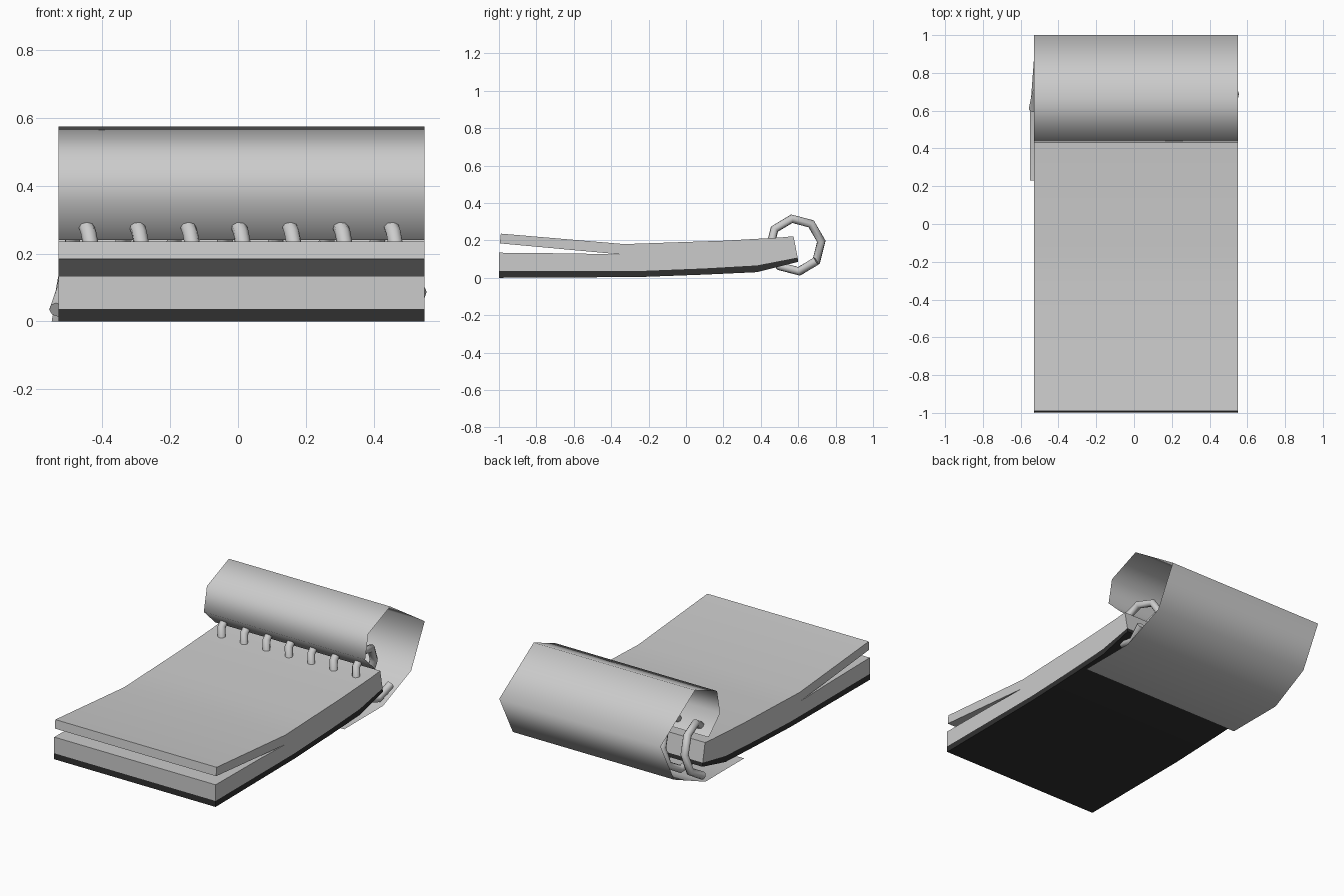
import bpy, bmesh, math

if "Cube" in bpy.data.objects:
    bpy.data.objects.remove(bpy.data.objects["Cube"])

XL, XR = -0.53, 0.55


def material(name, rgb):
    m = bpy.data.materials.new(name)
    m.diffuse_color = (*rgb, 1)
    m.use_nodes = True
    m.node_tree.nodes["Principled BSDF"].inputs["Base Color"].default_value = m.diffuse_color
    return m


paper = material("light grey paper", (0.6, 0.6, 0.6))
board = material("black cardboard", (0.03, 0.03, 0.03))


def activate(ob):
    bpy.ops.object.select_all(action='DESELECT')
    ob.select_set(True)
    bpy.context.view_layer.objects.active = ob


def make_object(name, bm, mat, angle):
    me = bpy.data.meshes.new(name)
    bm.to_mesh(me)
    bm.free()
    ob = bpy.data.objects.new(name, me)
    bpy.context.collection.objects.link(ob)
    me.materials.append(mat)
    activate(ob)
    bpy.ops.object.shade_smooth_by_angle(angle=math.radians(angle))
    return ob


def extrude_profile(name, pts, mat, closed=True, left_x=lambda i: XL, angle=35):
    """Sweep a (y, z) profile across the width of the pad."""
    bm = bmesh.new()
    left = [bm.verts.new((left_x(i), y, z)) for i, (y, z) in enumerate(pts)]
    right = [bm.verts.new((XR, y, z)) for y, z in pts]
    n = len(pts)
    for i in range(n if closed else n - 1):
        j = (i + 1) % n
        bm.faces.new((left[i], left[j], right[j], right[i]))
    if closed:
        bm.faces.new(left)
        bm.faces.new(right)
    bmesh.ops.recalc_face_normals(bm, faces=bm.faces)
    return make_object(name, bm, mat, angle)


# Backing board, bending up toward the binding
under = [(-1, 0.036), (-0.25, 0.036), (0.1, 0.05), (0.38, 0.066), (0.597, 0.108)]
extrude_profile("backing_board",
                [(-1, 0), (-0.25, 0.004), (0.1, 0.017), (0.38, 0.03), (0.6, 0.085)]
                + under[::-1], board)

# Page block, split at the front into a lower stack and a lifted leaf
extrude_profile("page_block", under + [
    (0.575, 0.222), (0.5, 0.215), (0.2, 0.198), (-0.1, 0.188), (-0.33, 0.18),
    (-0.99, 0.236), (-0.995, 0.184), (-0.34, 0.124), (-0.6, 0.13), (-1, 0.134)],
    paper)

# Thin cover sheet curled over behind the binding, slightly skewed at its tail
extrude_profile("curled_cover", [
    (0.23, 0.0), (0.6, 0.0), (0.87, 0.11), (1.0, 0.36), (0.67, 0.575),
    (0.46, 0.49), (0.43, 0.345), (0.54, 0.24)],
    paper, closed=False, left_x=lambda i: -0.55 if i < 2 else XL, angle=180)

# Spiral binding wire: eight segments per turn
cu = bpy.data.curves.new("spiral_wire", 'CURVE')
cu.dimensions = '3D'
cu.bevel_depth = 0.023
cu.bevel_resolution = 2
cu.use_fill_caps = True
angles = [-82 + 45 * k for k in range(58)]
sp = cu.splines.new('POLY')
sp.points.add(len(angles) - 1)
for p, a in zip(sp.points, angles):
    t = math.radians(a)
    p.co = (-0.44 + 0.15 * (a - 145) / 360,
            0.585 + 0.14 * math.cos(t), 0.175 + 0.142 * math.sin(t), 1)
wire = bpy.data.objects.new("spiral_wire", cu)
bpy.context.collection.objects.link(wire)
cu.materials.append(paper)
activate(wire)
bpy.ops.object.convert(target='MESH')
bpy.ops.object.shade_smooth_by_angle(angle=math.radians(60))
